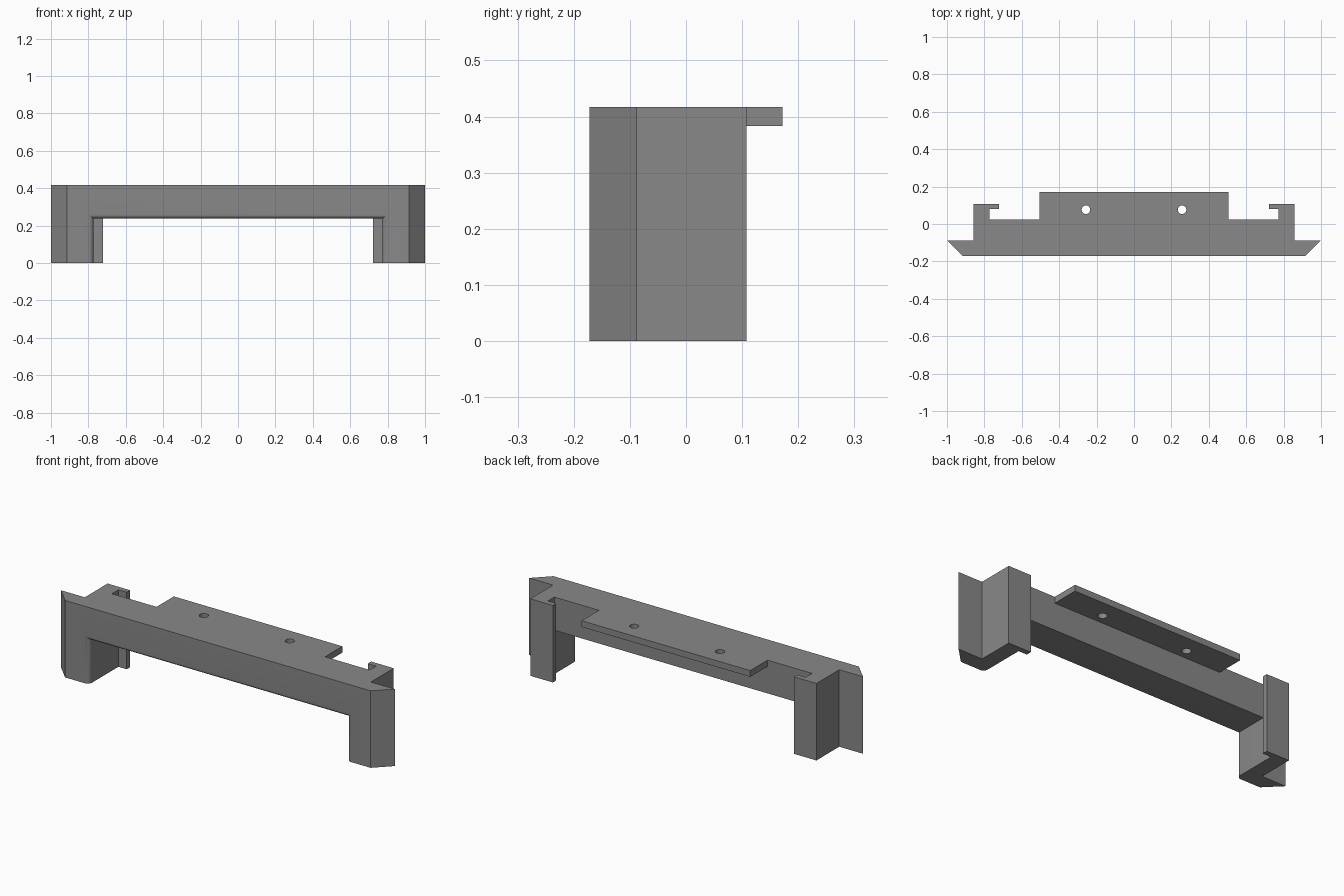
import bpy, bmesh, math

if "Cube" in bpy.data.objects:
    bpy.data.objects.remove(bpy.data.objects["Cube"])

TOP = 0.417
FRONT, BACK = -0.172, 0.024
HALF_OPEN, OPEN_Z, R = 0.772, 0.237, 0.025

grey = bpy.data.materials.new("mid_grey")
grey.diffuse_color = (0.25, 0.25, 0.25, 1)
grey.use_nodes = True
grey.node_tree.nodes["Principled BSDF"].inputs["Base Color"].default_value = grey.diffuse_color


def finish(name, bm):
    bmesh.ops.recalc_face_normals(bm, faces=bm.faces)
    mesh = bpy.data.meshes.new(name)
    bm.to_mesh(mesh)
    bm.free()
    obj = bpy.data.objects.new(name, mesh)
    bpy.context.collection.objects.link(obj)
    mesh.materials.append(grey)
    return obj


def loft(name, rings):
    """Closed solid through a list of matching rings."""
    bm = bmesh.new()
    loops = [[bm.verts.new(p) for p in ring] for ring in rings]
    n = len(loops[0])
    for a, b in zip(loops, loops[1:]):
        for i in range(n):
            j = (i + 1) % n
            bm.faces.new((a[i], a[j], b[j], b[i]))
    bm.faces.new(loops[0])
    bm.faces.new(loops[-1])
    return finish(name, bm)


def extrude(name, outline, z0, z1):
    return loft(name, [[(x, y, z) for x, y in outline] for z in (z0, z1)])


def boolean(target, tool, operation):
    mod = target.modifiers.new(operation.lower(), 'BOOLEAN')
    mod.object, mod.operation, mod.solver = tool, operation, 'EXACT'
    bpy.context.view_layer.objects.active = target
    bpy.ops.object.modifier_apply(modifier=mod.name)
    bpy.data.objects.remove(tool)


# Bracket plan: bevelled front wings, leg block and inward hook, mirrored
half = [(0.915, FRONT), (1.0, -0.087), (0.857, -0.087), (0.857, 0.108),
        (0.722, 0.108), (0.722, 0.079), (HALF_OPEN, 0.079), (HALF_OPEN, BACK)]
plan = half + [(-x, y) for x, y in reversed(half)]
bracket = extrude("bracket_frame", plan, 0, TOP)

# Opening between the legs, flared at the front into a rounded edge
sections = [(FRONT - 0.05, R)]
for i in range(9):
    a = math.radians(90 * i / 8)
    sections.append((FRONT + R * (1 - math.cos(a)), R * (1 - math.sin(a))))
sections.append((0.05, 0))
rings = []
for y, grow in sections:
    w, h = HALF_OPEN + grow, OPEN_Z + grow
    rings.append([(-w, y, -0.1), (w, y, -0.1), (w, y, h), (-w, y, h)])
boolean(bracket, loft("opening_cutter", rings), 'DIFFERENCE')

# Rear mounting tab with two screw holes
tab = extrude("mounting_tab", [(-0.505, BACK - 0.05), (0.505, BACK - 0.05),
                               (0.505, 0.172), (-0.505, 0.172)], 0.383, TOP)
for side in (-1, 1):
    circle = [(side * 0.257 + 0.023 * math.cos(k * math.pi / 16),
               0.076 + 0.023 * math.sin(k * math.pi / 16)) for k in range(32)]
    boolean(tab, extrude("hole_cutter", circle, 0.3, 0.5), 'DIFFERENCE')
boolean(bracket, tab, 'UNION')

# Smooth only the rounded edge and hole walls
bpy.ops.object.select_all(action='DESELECT')
bracket.select_set(True)
bpy.context.view_layer.objects.active = bracket
bpy.ops.object.shade_smooth_by_angle(angle=math.radians(30))
